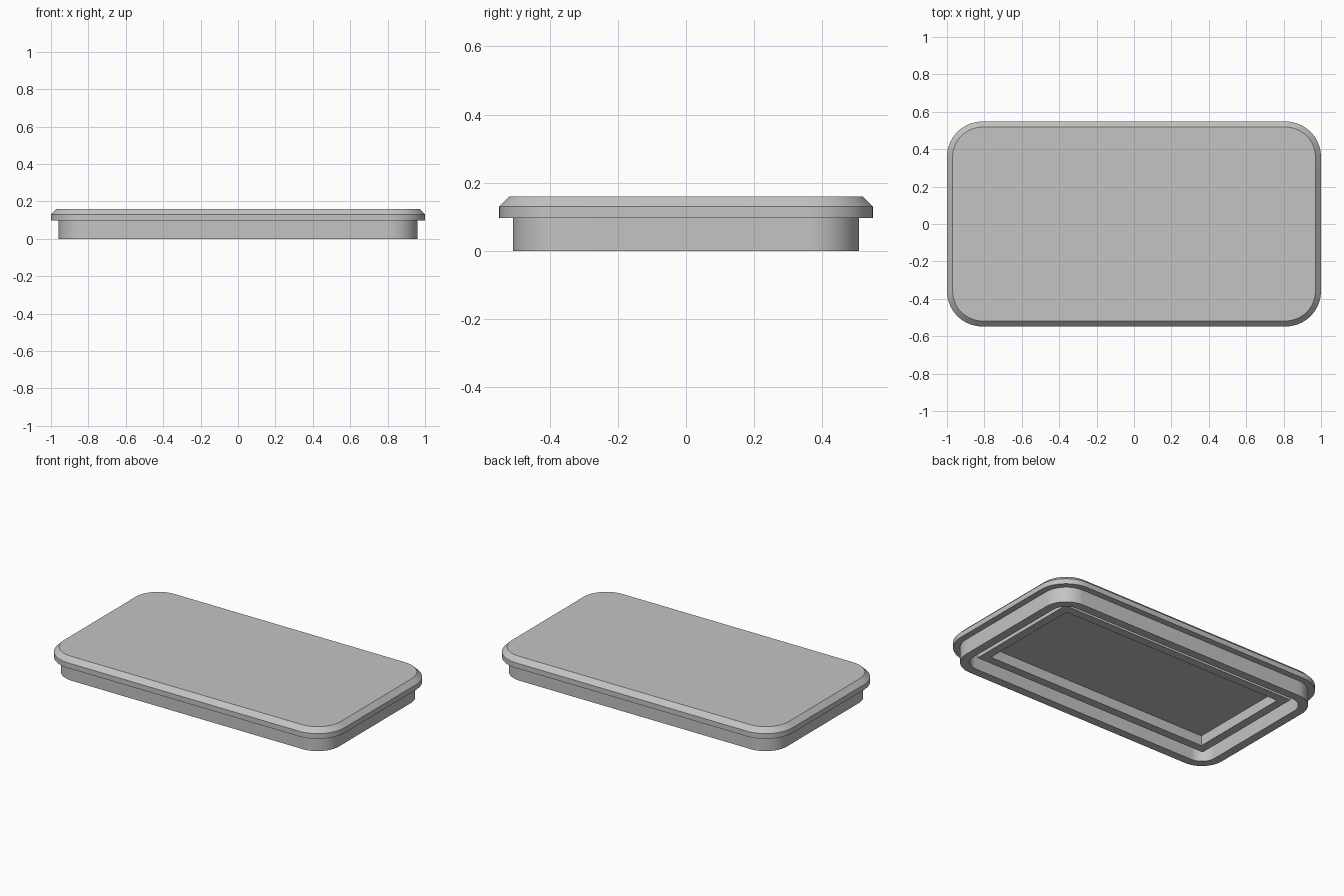
import bpy, bmesh
from math import sin, cos, pi, radians

cube = bpy.data.objects.get("Cube")
if cube:
    bpy.data.objects.remove(cube, do_unlink=True)

grey = bpy.data.materials.new("plain_grey")
grey.use_nodes = True
colour = (0.55, 0.55, 0.55, 1)
grey.diffuse_color = colour
grey.node_tree.nodes["Principled BSDF"].inputs["Base Color"].default_value = colour

HALF_X, HALF_Y = 1.0, 0.548
STEPS = 16


def outline(inset, z, radius, steps):
    """Rectangle inset from the outer edge, with rounded corners if steps > 0."""
    hx, hy = HALF_X - inset, HALF_Y - inset
    pts = []
    for i, (sx, sy) in enumerate([(1, 1), (-1, 1), (-1, -1), (1, -1)]):
        for k in range(steps + 1):
            a = pi / 2 * (i + (k / steps if steps else 0))
            pts.append((sx * (hx - radius) + radius * cos(a),
                        sy * (hy - radius) + radius * sin(a), z))
    return pts


def loft(name, outlines, closed):
    """Join successive outlines with quads; cap the ends or close the loop."""
    bm = bmesh.new()
    loops = [[bm.verts.new(p) for p in pts] for pts in outlines]
    pairs = list(zip(loops, loops[1:]))
    if closed:
        pairs.append((loops[-1], loops[0]))
    else:
        bm.faces.new(loops[0])
        bm.faces.new(loops[-1])
    n = len(loops[0])
    for a, b in pairs:
        for i in range(n):
            j = (i + 1) % n
            bm.faces.new((a[i], a[j], b[j], b[i]))
    bmesh.ops.recalc_face_normals(bm, faces=bm.faces)
    mesh = bpy.data.meshes.new(name)
    bm.to_mesh(mesh)
    bm.free()
    mesh.materials.append(grey)
    obj = bpy.data.objects.new(name, mesh)
    bpy.context.collection.objects.link(obj)
    return obj


# Lid: chamfered top plate, overhanging flange and hollow rim (inset, height)
R = 0.19
FLOOR = 0.097
lid_section = [(0.03, 0.16), (0, 0.13), (0, FLOOR), (0.04, FLOOR),
               (0.04, 0), (0.095, 0), (0.095, FLOOR)]
lid = loft("lid", [outline(d, z, R - d, STEPS) for d, z in lid_section], False)

# Square-cornered lip standing on the underside, inside the rim
lip_section = [(0.155, FLOOR + 0.01), (0.155, 0.033), (0.21, 0.033), (0.21, FLOOR + 0.01)]
loft("inner_lip", [outline(d, z, 0, 0) for d, z in lip_section], True)

# Smooth rounded corners, crisp edges
bpy.ops.object.select_all(action='DESELECT')
lid.select_set(True)
bpy.context.view_layer.objects.active = lid
bpy.ops.object.shade_smooth_by_angle(angle=radians(30))
